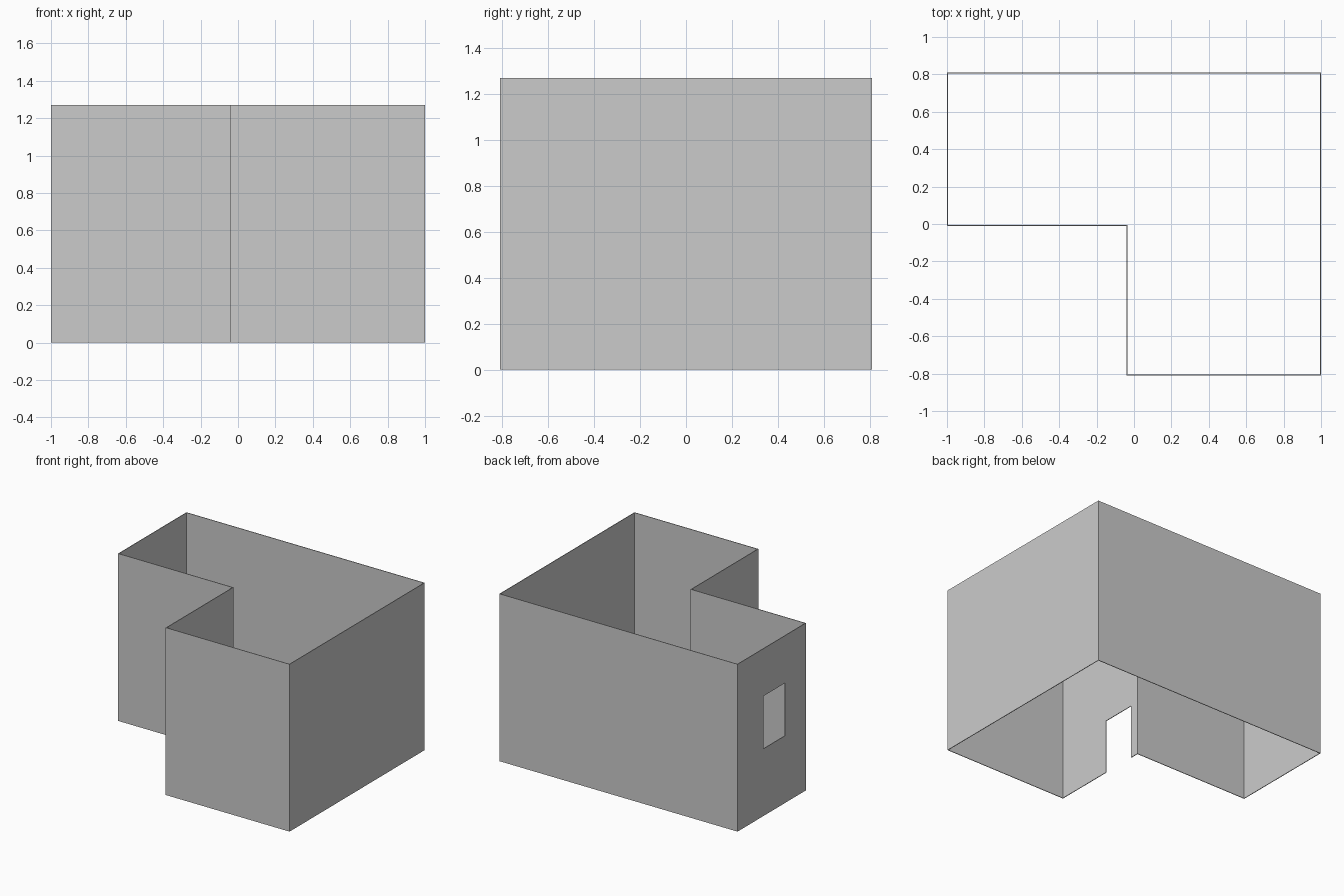
import bpy, bmesh

if "Cube" in bpy.data.objects:
    bpy.data.objects.remove(bpy.data.objects["Cube"])

HEIGHT = 1.27
THICK = 0.005

# L-shaped floor plan, counter-clockwise
PLAN = [(-1, -0.01), (-0.04, -0.01), (-0.04, -0.81), (1, -0.81), (1, 0.81), (-1, 0.81)]

# Walls: closed loop of the plan raised to full height, open above and below
bm = bmesh.new()
verts = [bm.verts.new((x, y, 0)) for x, y in PLAN]
edges = [bm.edges.new((a, b)) for a, b in zip(verts, verts[1:] + verts[:1])]
top = bmesh.ops.extrude_edge_only(bm, edges=edges)["geom"]
bmesh.ops.translate(bm, vec=(0, 0, HEIGHT),
                    verts=[g for g in top if isinstance(g, bmesh.types.BMVert)])

# Make every face point outward so the thickness goes inward
bm.normal_update()
for f in bm.faces:
    probe = f.calc_center_median() + f.normal * 0.02
    in_room = abs(probe.x) < 1 and abs(probe.y) < 0.81 and (probe.y > -0.01 or probe.x > -0.04)
    if in_room:
        f.normal_flip()
mesh = bpy.data.meshes.new("room_walls")
bm.to_mesh(mesh)
bm.free()
walls = bpy.data.objects.new("room_walls", mesh)
bpy.context.collection.objects.link(walls)

solid = walls.modifiers.new("thickness", 'SOLIDIFY')
solid.thickness = THICK
solid.offset = -1
solid.use_even_offset = True


def cut_opening(name, x, y0, y1, z0, z1):
    """Cut a rectangular opening through a wall that lies at x."""
    bpy.ops.mesh.primitive_cube_add(size=1, location=(x, (y0 + y1) / 2, (z0 + z1) / 2))
    cutter = bpy.context.object
    cutter.name = name + "_cutter"
    cutter.scale = (0.1, y1 - y0, z1 - z0)
    cutter.hide_render = True
    mod = walls.modifiers.new(name, 'BOOLEAN')
    mod.operation = 'DIFFERENCE'
    mod.solver = 'EXACT'
    mod.object = cutter
    return cutter


# Window in the left wall, low doorway in the inner side wall
cutters = [cut_opening("window", -1, 0.24, 0.50, 0.51, 0.91),
           cut_opening("doorway", -0.04, -0.34, -0.075, -0.1, 0.41)]

# Apply the modifiers and drop the helpers
bpy.context.view_layer.objects.active = walls
for m in list(walls.modifiers):
    bpy.ops.object.modifier_apply(modifier=m.name)
for c in cutters:
    bpy.data.objects.remove(c)
